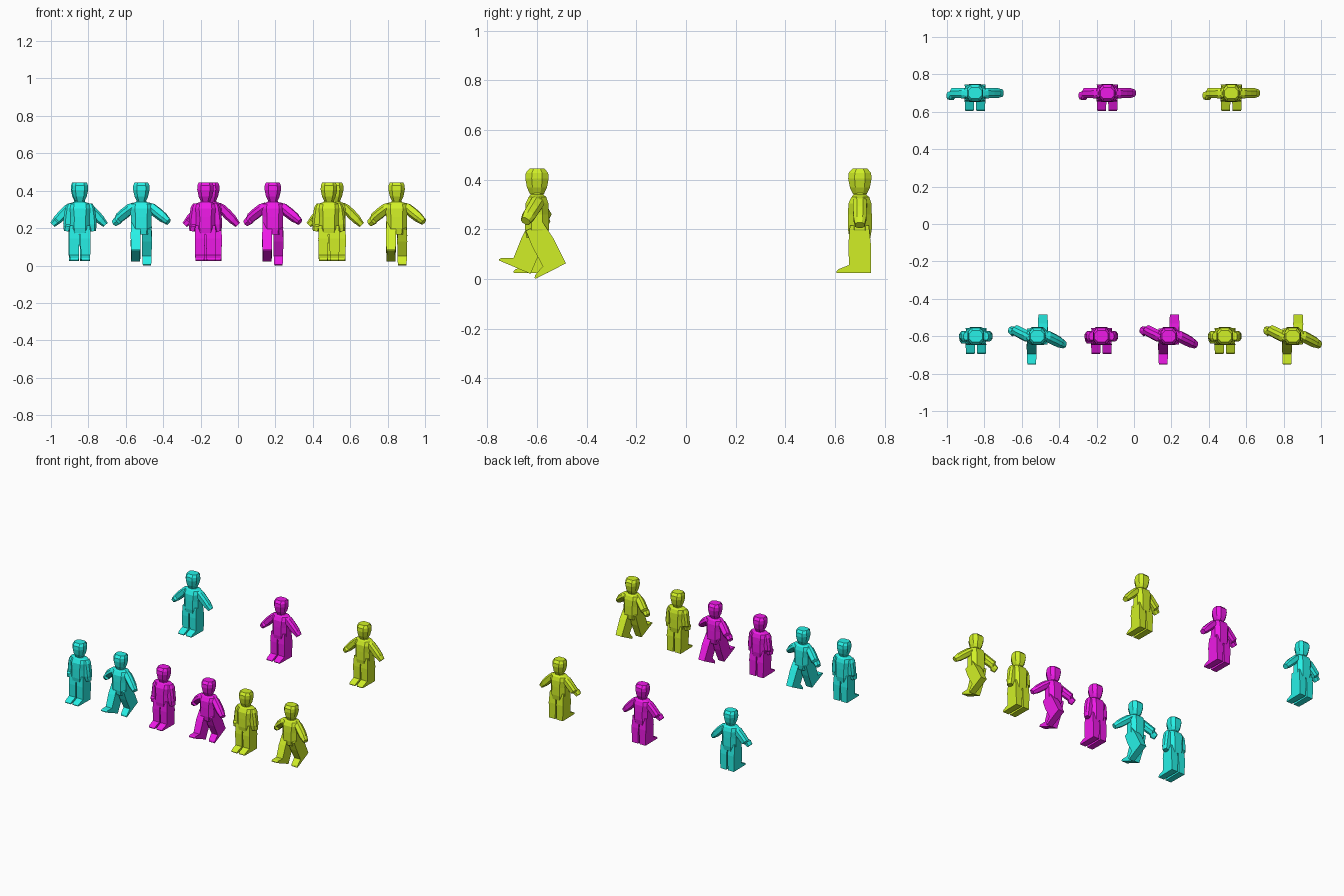
import bpy, bmesh
from math import radians, sin, cos, pi
from mathutils import Matrix, Vector

if "Cube" in bpy.data.objects:
    bpy.data.objects.remove(bpy.data.objects["Cube"])

# octagon with cut corners, used for every lofted section
OCT = [(1, -.45), (1, .45), (.55, 1), (-.55, 1), (-1, .45), (-1, -.45), (-.55, -1), (.55, -1)]


def loft(bm, rings, mat=Matrix()):
    """Stack octagons given as (z, rx, ry, y offset) and cap both ends."""
    loops = [[bm.verts.new(mat @ Vector((a * rx, b * ry + oy, z))) for a, b in OCT]
             for z, rx, ry, oy in rings]
    for lo, hi in zip(loops, loops[1:]):
        for i in range(8):
            j = (i + 1) % 8
            bm.faces.new((lo[i], lo[j], hi[j], hi[i]))
    bm.faces.new(loops[0][::-1])
    bm.faces.new(loops[-1])


def leg(bm, mat, side):
    """Side profile (y, z, half width) from hip to toe, spanned across x."""
    prof = [(-.040, .02, .024), (-.046, -.05, .027), (-.044, -.138, .025), (-.088, -.156, .024),
            (-.095, -.165, .022), (-.093, -.170, .022), (.044, -.170, .024),
            (.045, -.06, .027), (.036, .02, .024)]
    a = [bm.verts.new(mat @ Vector((-w, y, z))) for y, z, w in prof]
    b = [bm.verts.new(mat @ Vector((w, y, z))) for y, z, w in prof]
    bm.faces.new(a)
    bm.faces.new(b[::-1])
    for i in range(len(prof)):
        j = (i + 1) % len(prof)
        bm.faces.new((a[i], b[i], b[j], a[j]))


def figure(name, loc, material, spread, arm_swing, leg_swing):
    bm = bmesh.new()
    # torso from hips to neck
    loft(bm, [(.165, .048, .042, 0), (.20, .056, .048, 0), (.26, .055, .048, 0),
              (.305, .062, .046, 0), (.330, .056, .036, .002), (.340, .028, .026, 0),
              (.352, .024, .026, 0)])
    # head
    loft(bm, [(.343, .024, .028, 0), (.368, .036, .040, 0), (.405, .044, .047, 0),
              (.428, .043, .045, 0), (.445, .036, .030, 0)])
    for side in (-1, 1):
        # arm: spread outward, then swung forwards or backwards
        m = (Matrix.Translation((side * .055, 0, .307))
             @ Matrix.Rotation(radians(side * arm_swing), 4, 'X')
             @ Matrix.Rotation(radians(-side * spread), 4, 'Y'))
        hand = -.014 if side < 0 else 0
        loft(bm, [(-.125, .016, .019, hand), (-.098, .021, .024, hand), (-.088, .024, .026, 0),
                  (-.045, .026, .027, 0), (0, .024, .028, 0), (.024, .014, .020, 0)], m)
        # leg with foot, swung opposite to the arm on its side
        fwd = leg_swing[0] if side < 0 else leg_swing[1]
        m = Matrix.Translation((side * .030, 0, .195)) @ Matrix.Rotation(radians(fwd), 4, 'X')
        leg(bm, m, side)
    bmesh.ops.recalc_face_normals(bm, faces=bm.faces)
    me = bpy.data.meshes.new(name)
    bm.to_mesh(me)
    bm.free()
    me.materials.append(material)
    ob = bpy.data.objects.new(name, me)
    ob.location = loc
    bpy.context.collection.objects.link(ob)


# poses: y row, arm spread, arm swing, (left, right) leg swing
POSES = {
    "arms_out": (.70, 44, 0, (0, 0)),
    "standing": (-.60, 7, 0, (0, 0)),
    "walking": (-.60, 46, -32, (-23, 27)),
}
TEAMS = {
    "cyan": ((.02, .88, .80, 1), (-.85, -.845, -.517)),
    "magenta": ((.86, .01, .80, 1), (-.143, -.174, .186)),
    "lime": ((.64, .87, .02, 1), (.52, .486, .848)),
}
for team, (col, xs) in TEAMS.items():
    mat = bpy.data.materials.new(team)
    mat.diffuse_color = col
    mat.use_nodes = True
    mat.node_tree.nodes["Principled BSDF"].inputs["Base Color"].default_value = mat.diffuse_color
    for x, (pose, (y, spread, swing, legs)) in zip(xs, POSES.items()):
        # the left arm trails while the left leg leads
        figure(f"{team}_{pose}_figure", (x, y, 0), mat, spread, -abs(swing), legs)
